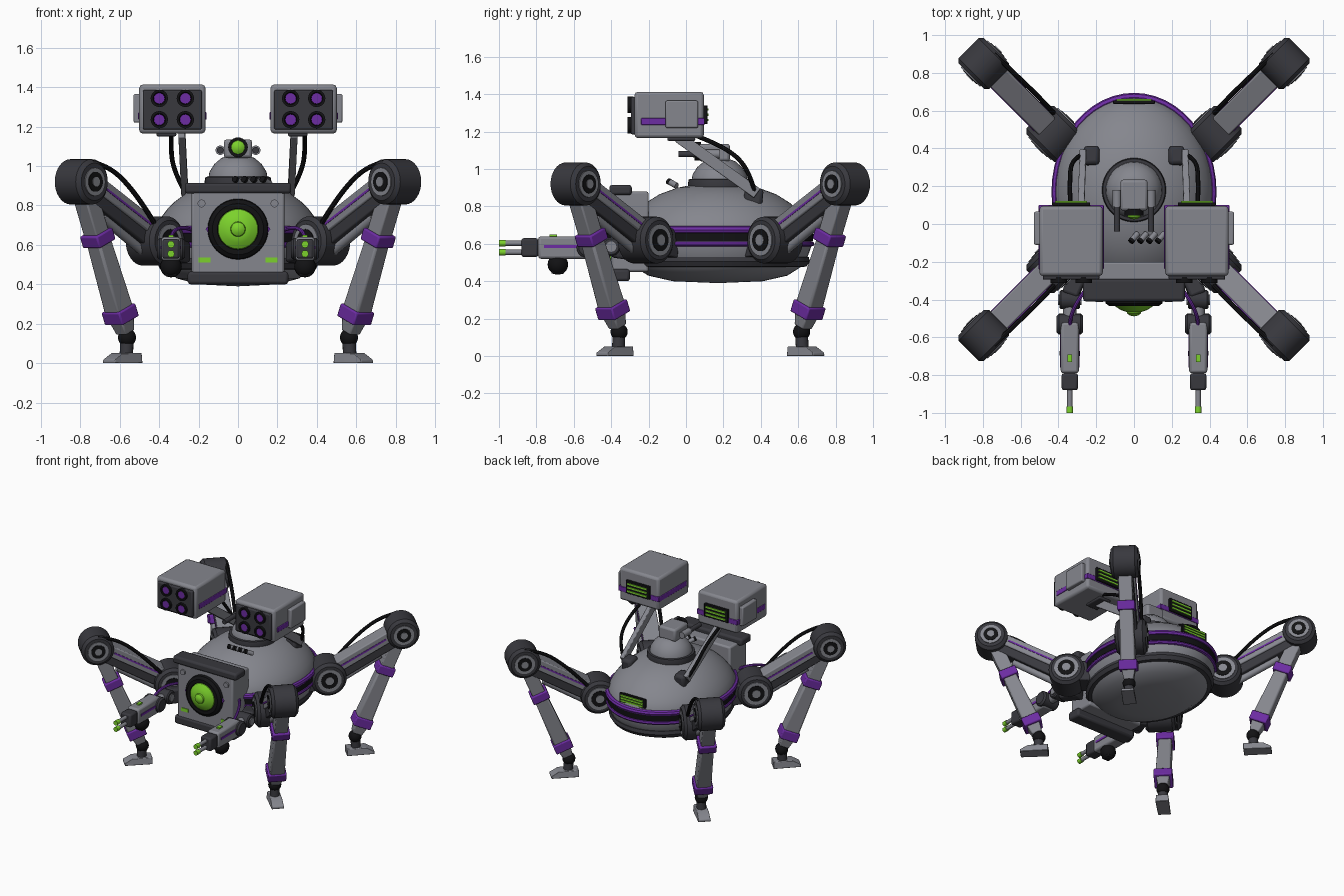
import bpy, bmesh, math
from mathutils import Vector as V

if "Cube" in bpy.data.objects:
    bpy.data.objects.remove(bpy.data.objects["Cube"])

def material(name, col):
    m = bpy.data.materials.new(name)
    m.diffuse_color = (*col, 1)
    m.use_nodes = True
    m.node_tree.nodes["Principled BSDF"].inputs["Base Color"].default_value = m.diffuse_color
    return m

GREY = material("armour grey", (0.235, 0.24, 0.27))
DARK = material("dark grey", (0.04, 0.04, 0.048))
BLACK = material("black", (0.006, 0.006, 0.007))
PURPLE = material("purple", (0.15, 0.025, 0.36))
GREEN = material("green", (0.2, 0.64, 0.025))

def add(name, bm, mat, bevel=0):
    bmesh.ops.remove_doubles(bm, verts=bm.verts, dist=1e-5)
    bmesh.ops.recalc_face_normals(bm, faces=bm.faces)
    me = bpy.data.meshes.new(name)
    bm.to_mesh(me)
    bm.free()
    me.materials.append(mat)
    ob = bpy.data.objects.new(name, me)
    bpy.context.collection.objects.link(ob)
    if bevel:
        md = ob.modifiers.new("bevel", 'BEVEL')
        md.width, md.segments, md.limit_method = bevel, 2, 'ANGLE'
    return ob

def hull(name, pts, mat, bevel=0):
    bm = bmesh.new()
    for p in pts:
        bm.verts.new(p)
    bmesh.ops.convex_hull(bm, input=bm.verts)
    bmesh.ops.dissolve_limit(bm, angle_limit=0.01, verts=bm.verts, edges=bm.edges)
    return add(name, bm, mat, bevel)

def beam(name, a, b, w, d, mat, side=(1, 0, 0), w2=None, d2=None, bevel=0.008):
    """Box from a to b, w across the side direction, d across the third."""
    a, b = V(a), V(b)
    z = (b - a).normalized()
    x = V(side) - z * V(side).dot(z)
    x.normalize()
    y = z.cross(x)
    pts = [p + x * i * ww / 2 + y * j * dd / 2
           for p, ww, dd in ((a, w, d), (b, w2 or w, d2 or d)) for i in (-1, 1) for j in (-1, 1)]
    return hull(name, pts, mat, bevel)

def block(name, x0, x1, y0, y1, z0, z1, mat, bevel=0.008):
    return hull(name, [(x, y, z) for x in (x0, x1) for y in (y0, y1) for z in (z0, z1)], mat, bevel)

def lathe(name, o, axis, prof, mat, n=28, stretch=1, closed=False):
    """Spin (radius, distance along axis) points round the axis."""
    o, z = V(o), V(axis).normalized()
    x = V((1, 0, 0)) if abs(z.x) < 0.9 else V((0, 1, 0))
    x = (x - z * x.dot(z)).normalized()
    y = z.cross(x) * stretch
    bm = bmesh.new()
    rows = [[bm.verts.new(o + z * h + (x * math.cos(2 * math.pi * i / n) + y * math.sin(2 * math.pi * i / n)) * r)
             for i in range(n)] for r, h in prof]
    for k in range(len(rows) if closed else len(rows) - 1):
        p, q = rows[k], rows[(k + 1) % len(rows)]
        for i in range(n):
            j = (i + 1) % n
            bm.faces.new((p[i], p[j], q[j], q[i]))
    if not closed:
        for row, pr in ((rows[0], prof[0]), (rows[-1], prof[-1])):
            if pr[0] > 1e-4:
                bm.faces.new(row)
    return add(name, bm, mat)

def rod(name, a, b, r, mat, n=20, r2=None, c=0.0):
    a, b = V(a), V(b)
    L = (b - a).length
    r2 = r2 or r
    prof = [(r - c, 0), (r, c), (r2, L - c), (r2 - c, L)] if c else [(r, 0), (r2, L)]
    return lathe(name, a, b - a, prof, mat, n)

def ball(name, o, r, mat):
    prof = [(r * math.sin(math.pi * i / 10), -r * math.cos(math.pi * i / 10)) for i in range(11)]
    return lathe(name, o, (0, 0, 1), prof, mat, 20)

def cable(name, pts, r, mat):
    cu = bpy.data.curves.new(name, 'CURVE')
    cu.dimensions, cu.bevel_depth, cu.bevel_resolution, cu.use_fill_caps = '3D', r, 2, True
    sp = cu.splines.new('NURBS')
    sp.points.add(len(pts) - 1)
    for q, p in zip(sp.points, pts):
        q.co = (*p, 1)
    sp.use_endpoint_u, sp.order_u, sp.resolution_u = True, 4, 6
    ob = bpy.data.objects.new(name, cu)
    bpy.context.collection.objects.link(ob)
    bpy.context.view_layer.update()
    me = bpy.data.meshes.new_from_object(ob.evaluated_get(bpy.context.evaluated_depsgraph_get()))
    me.materials.clear()
    me.materials.append(mat)
    bpy.data.objects.remove(ob)
    bpy.context.collection.objects.link(bpy.data.objects.new(name, me))

def vent(name, x, y, z, w, h):
    block(name, x - w / 2, x + w / 2, y - 0.02, y, z - h / 2, z + h / 2, BLACK, 0.004)
    for i in (-1, 0, 1):
        zz = z + i * h * 0.28
        block(name + "_light", x - w * .42, x + w * .42, y - .01, y + .006, zz - .006, zz + .006, GREEN, 0)

# body: oval hull with rings
C, S = (0, 0.17, 0), 1.2
Z = (0, 0, 1)
lathe("body", C, Z, [(0, .39), (.2, .40), (.31, .43), (.375, .48), (.40, .53), (.415, .58), (.42, .64), (.415, .69),
      (.39, .74), (.36, .78), (.32, .82), (.26, .865), (.18, .90), (.1, .918), (0, .925)], GREY, 48, S)
lathe("lower_ring", C, Z, [(.35, .475), (.395, .478), (.41, .505), (.405, .53), (.35, .535)], DARK, 48, S)
lathe("waist_band", C, Z, [(.38, .615), (.424, .615), (.426, .66), (.38, .66)], BLACK, 48, S)
for nm, r, h, t in (("upper_ring", .417, .675, .02), ("middle_ring", .417, .60, .014)):
    lathe(nm, C, Z, [(r + t * math.cos(a * math.pi / 4), h + t * math.sin(a * math.pi / 4)) for a in range(8)],
          PURPLE, 48, S, True)
vent("rear_vent", 0, .655, .735, .22, .07)

# front plate with big eye
block("front_plate", -.235, .235, -.40, -.2, .45, .88, GREY, .012)
block("front_top_bar", -.27, .27, -.41, -.29, .86, .915, DARK, .015)
block("front_bottom_bar", -.255, .255, -.41, -.30, .40, .465, DARK, .015)
F = (0, -1, 0)
E = (0, -.395, .68)
lathe("eye_ring", E, F, [(.155, 0), (.15, .025), (.13, .04), (.105, .04), (.10, .02)], BLACK, 32)
lathe("eye_lens", E, F, [(.105, .02), (.10, .04), (.07, .06), (.04, .07)], GREEN, 32)
lathe("eye_pupil", E, F, [(.04, .065), (.035, .08), (.02, .09), (0, .094)], GREEN, 20)
for s in (-1, 1):
    hull("eye_fin", [(s * x, y, z) for x, z in ((.165, .68), (.14, .71), (.14, .65)) for y in (-.39, -.41)], PURPLE)
    block("plate_light", s * .17 - .03, s * .17 + .03, -.406, -.39, .51, .535, GREEN, 0)
    rod("plate_bolt", (s * .185, -.39, .81), (s * .185, -.412, .81), .02, GREY, 14)

# turret dome and small head
T = (0, .18, 0)
lathe("turret_base", T, Z, [(.165, .88), (.17, .92), (.165, .945), (.1, .95)], DARK, 36)
lathe("turret_dome", T, Z, [(.15, .94), (.145, .97), (.12, 1.01), (.085, 1.04), (.06, 1.05), (0, 1.055)], GREY, 36)
block("small_head", -.072, .072, .07, .235, 1.04, 1.135, GREY, .015)
rod("small_eye_ring", (0, .08, 1.095), (0, .045, 1.095), .05, BLACK, 24)
lathe("small_eye", (0, .05, 1.095), F, [(.035, 0), (.034, .012), (.02, .022), (0, .026)], GREEN, 20)
for s in (-1, 1):
    rod("head_barrel", (s * .09, .17, 1.08), (s * .09, -.04, 1.08), .017, DARK, 14)
    rod("barrel_collar", (s * .09, .18, 1.08), (s * .09, .09, 1.08), .024, GREY, 14)
for i in range(4):
    x = -.01 + i * .047
    rod("dome_tube", (x + .03, -.05, .91), (x, -.085, .93), .016, GREY, 12)
    rod("dome_tube_tip", (x + .002, -.083, .929), (x - .008, -.095, .935), .017, BLACK, 12)

# missile pods on struts
for s in (-1, 1):
    cx = s * .333
    block("pod", cx - .168, cx + .168, -.275, .095, 1.165, 1.413, GREY, .018)
    block("pod_band", cx - .173, cx + .173, -.24, .10, 1.235, 1.273, PURPLE, .004)
    block("pod_face", cx - .15, cx + .15, -.295, -.26, 1.185, 1.385, DARK, .008)
    block("pod_side_panel", s * .48, s * .53, -.11, .065, 1.22, 1.365, GREY, .008)
    for dx in (-.066, .066):
        for z in (1.235, 1.343):
            lathe("pod_tube", (cx + dx, -.28, z), F, [(.044, 0), (.044, .033), (.032, .033), (.028, .018)], BLACK, 20)
            rod("pod_missile", (cx + dx, -.28, z), (cx + dx, -.308, z), .028, PURPLE, 16)
    vent("pod_vent", cx, .115, 1.29, .2, .1)
    beam("pod_strut", (s * .285, -.04, 1.17), (s * .27, .38, .87), .035, .06, GREY, bevel=.005)
    block("pod_foot_mount", cx - .08, cx + .02, -.1, .05, 1.15, 1.17, DARK)
    beam("strut_clamp", (s * .225, .31, .85), (s * .225, .41, .84), .085, .11, DARK, bevel=.02)
    cable("pod_cable", [(s * .335, .05, 1.18), (s * .34, .15, 1.14), (s * .34, .28, 1.08), (s * .33, .34, .98),
                        (s * .27, .37, .87)], .012, BLACK)

# front guns
for s in (-1, 1):
    g = s * .34
    beam("gun_shoulder", (s * .28, -.24, .56), (g, -.38, .58), .09, .11, DARK, bevel=.015)
    rod("gun_elbow", (g - .055, -.40, .585), (g + .055, -.40, .585), .05, DARK, 20, c=.008)
    rod("gun_elbow_cap", (g - .062, -.40, .585), (g + .062, -.40, .585), .028, GREY, 16)
    rod("gun_link", (g, -.40, .58), (g, -.54, .58), .035, GREY, 16)
    rod("gun_joint", (g - .07, -.53, .58), (g + .07, -.53, .58), .055, DARK, 20, c=.012)
    block("gun_body", g - .048, g + .048, -.79, -.52, .52, .64, GREY, .014)
    block("gun_stripe", g - .052, g + .052, -.76, -.58, .578, .595, PURPLE, 0)
    block("gun_light", g - .012, g + .012, -.73, -.69, .635, .65, GREEN, 0)
    block("gun_muzzle", g - .043, g + .043, -.88, -.79, .53, .63, DARK, .012)
    for z in (.555, .603):
        rod("gun_barrel", (g, -.87, z), (g, -.975, z), .014, GREY, 12)
        rod("gun_tip", (g, -.965, z), (g, -1.0, z), .018, GREEN, 12)
    ball("gun_drum", (g, -.685, .49), .055, BLACK)
    block("gun_drum_mount", g - .03, g + .03, -.72, -.65, .44, .53, BLACK)
    cable("gun_hose", [(s * .22, -.3, .67), (s * .28, -.38, .70), (g, -.45, .69), (g, -.55, .62)], .01, PURPLE)

# four legs, local r outward, t sideways
K = math.sqrt(.5)
for sx in (-1, 1):
    for sy in (-1, 1):
        nm = ("rear" if sy > 0 else "front") + ("_right_" if sx > 0 else "_left_")
        def P(r, t, z):
            return V((sx * (.075 + (r - t) * K), .13 + sy * (r + t) * K, z))
        side = P(0, 1, 0) - P(0, 0, 0)
        HR, HZ, KR, KZ, FR = .49, .62, 1.018, .92, .69
        # hip and knee drums with hub caps
        for part, r, z, R, h, q in (("hip", HR, HZ, .125, .105, .085), ("knee", KR, KZ, .115, .095, .072)):
            rod(nm + part, P(r, -h, z), P(r, h, z), R, DARK, 32, c=.02)
            for rr, e, m in ((q, .006, GREY), (q * .7, .01, BLACK), (q * .35, .014, GREY)):
                rod(nm + part + "_cap", P(r, -h - e, z), P(r, h + e, z), rr, m, 24)
        beam(nm + "hip_mount", P(.32, 0, .60), P(HR, 0, HZ), .17, .15, DARK, side)
        # upper leg
        beam(nm + "thigh", P(HR, 0, HZ + .035), P(KR, 0, KZ + .03), .125, .08, GREY, side)
        beam(nm + "thigh_under", P(HR, 0, HZ - .03), P(KR, 0, KZ - .03), .10, .09, DARK, side)
        beam(nm + "thigh_stripe", P(HR + .08, 0, HZ + .08), P(KR - .12, 0, KZ - .038), .131, .012, PURPLE, side, bevel=0)
        rod(nm + "thigh_piston", P(HR + .08, 0, HZ - .055), P(KR - .15, 0, KZ - .18), .025, GREY, 14)
        cable(nm + "leg_cable", [P(KR, .075, KZ + .1), P(.90, .075, 1.0), P(.78, .08, .93), P(.65, .08, .80),
                                 P(.56, .075, .70)], .013, BLACK)
        # lower leg along the knee to ankle line
        def L(z, t=0):
            return P(FR + (KR - FR) * (z - .13) / (KZ - .13), t, z)
        beam(nm + "shin_upper", L(KZ), L(.60), .095, .095, GREY, side)
        beam(nm + "shin_band", L(.665), L(.605), .125, .125, PURPLE, side)
        beam(nm + "shin", L(.62), L(.27), .095, .095, GREY, side, .105, .115, .012)
        beam(nm + "shin_low_band", L(.28), L(.215), .13, .13, PURPLE, side)
        beam(nm + "shin_end", L(.225), L(.155), .095, .095, GREY, side, .07, .07)
        ball(nm + "ankle", L(.13), .046, BLACK)
        rod(nm + "ankle_post", P(FR, 0, .13), P(FR + .005, 0, .04), .034, DARK, 16)
        # foot with sloped toe
        hull(nm + "foot", [P(r, t * w, z) for t in (-1, 1) for r, w, z in (
            (.625, .048, 0), (.625, .042, .052), (.76, .04, .052), (.82, .042, .018), (.82, .045, 0))], GREY, .004)

# smooth shading with sharp edges
bpy.ops.object.select_all(action='DESELECT')
for ob in bpy.context.scene.objects:
    ob.select_set(True)
    bpy.context.view_layer.objects.active = ob
bpy.ops.object.shade_smooth_by_angle(angle=math.radians(35))
